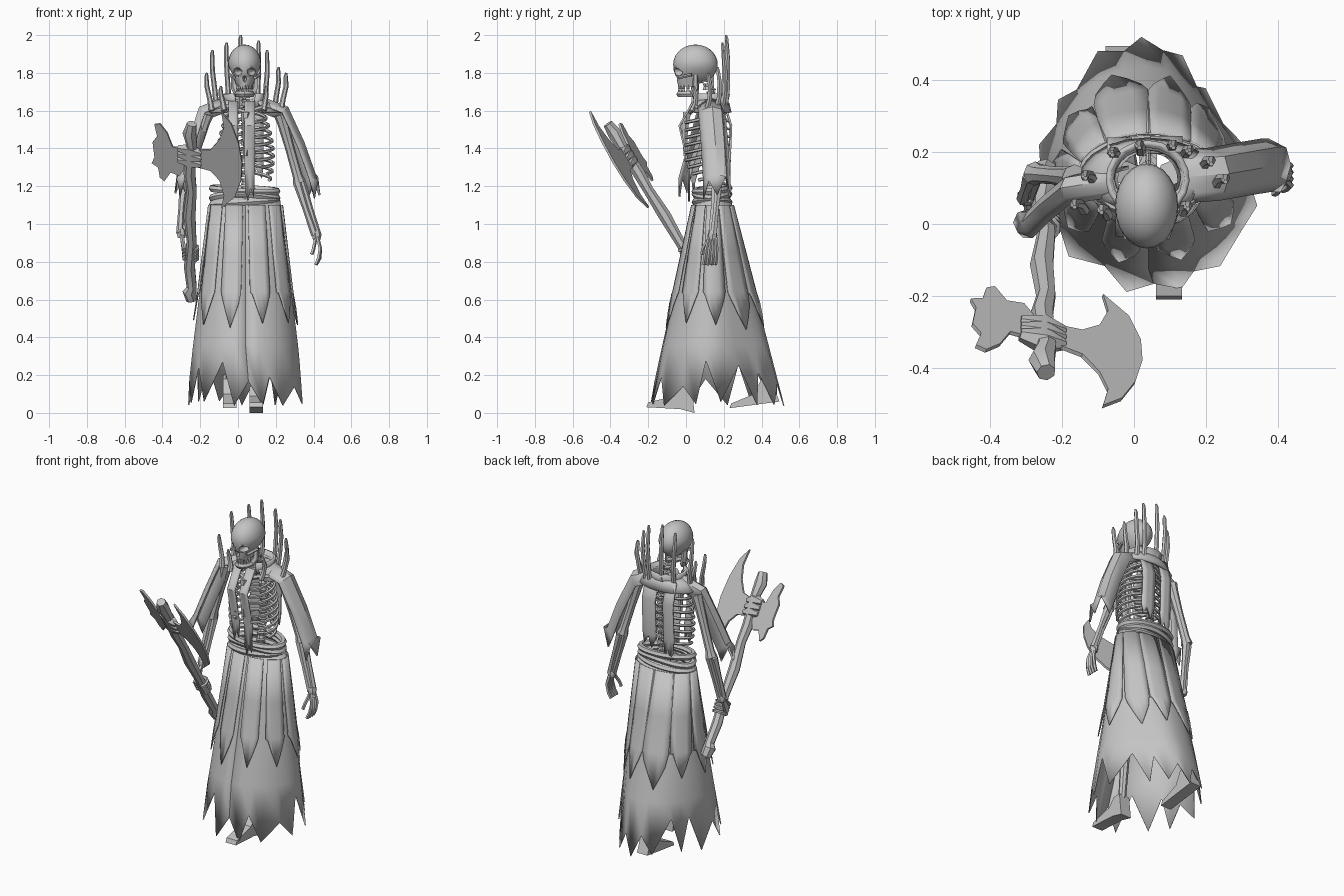
import bpy, bmesh, math, random
from math import sin, cos, pi
from mathutils import Vector as V

random.seed(4)
if "Cube" in bpy.data.objects:
    bpy.data.objects.remove(bpy.data.objects["Cube"])

grey = bpy.data.materials.new("plain_grey")
grey.use_nodes = True
grey.diffuse_color = (0.55, 0.55, 0.55, 1)
grey.node_tree.nodes["Principled BSDF"].inputs["Base Color"].default_value = (0.55, 0.55, 0.55, 1)


def finish(name, bm):
    bmesh.ops.recalc_face_normals(bm, faces=bm.faces[:])
    for f in bm.faces:
        f.smooth = True
    mesh = bpy.data.meshes.new(name)
    bm.to_mesh(mesh)
    bm.free()
    mesh.set_sharp_from_angle(angle=math.radians(35))
    mesh.materials.append(grey)
    ob = bpy.data.objects.new(name, mesh)
    bpy.context.collection.objects.link(ob)
    return ob


def loft(bm, rows, closed=False, caps=False):
    """Skin rows of points with quads."""
    grid = [[bm.verts.new(p) for p in row] for row in rows]
    n = len(grid[0])
    for a, b in zip(grid, grid[1:]):
        for i in range(n if closed else n - 1):
            j = (i + 1) % n
            bm.faces.new((a[i], a[j], b[j], b[i]))
    if caps:
        bm.faces.new(grid[0])
        bm.faces.new(grid[-1])


def tube(bm, pts, radii, sides=6, loop=False):
    """Sweep a polygon along a path; a loop joins its own start."""
    pts = [V(p) for p in pts]
    if not isinstance(radii, (list, tuple)):
        radii = [radii] * len(pts)
    rows = []
    for i, p in enumerate(pts):
        if loop:
            d = pts[(i + 1) % len(pts)] - pts[i - 1]
        else:
            d = pts[min(i + 1, len(pts) - 1)] - pts[max(i - 1, 0)]
        d.normalize()
        ref = V((0, 0, 1)) if abs(d.z) < 0.8 else V((0, 1, 0))
        a = d.cross(ref).normalized()
        b = d.cross(a)
        rows.append([p + (a * cos(2 * pi * k / sides) + b * sin(2 * pi * k / sides)) * radii[i]
                     for k in range(sides)])
    if loop:
        rows.append(rows[0])
    loft(bm, rows, True, not loop)
    if loop:
        bmesh.ops.remove_doubles(bm, verts=bm.verts[:], dist=1e-5)


def tubes(name, paths, radii, sides=6, loop=False):
    bm = bmesh.new()
    for p in paths:
        tube(bm, p, radii, sides, loop)
    return finish(name, bm)


def sheet(name, rows, thick=0.006):
    bm = bmesh.new()
    loft(bm, rows)
    mod = finish(name, bm).modifiers.new("cloth", "SOLIDIFY")
    mod.thickness = thick
    mod.offset = 0


def ball(name, c, r, shape=None, segs=20):
    bm = bmesh.new()
    bmesh.ops.create_uvsphere(bm, u_segments=segs, v_segments=segs // 2 + 2, radius=1)
    for v in bm.verts:
        co = shape(v.co) if shape else v.co
        v.co = V([c[i] + co[i] * r[i] for i in range(3)])
    return finish(name, bm)


# Skull: cranium drawn down to a narrow face, with eye and nose openings cut in
def face_shape(p):
    q = p.copy()
    if q.z < 0:
        q.x *= 1 + 0.3 * q.z
        q.z *= 0.98 + 0.35 * max(0, -q.y)
    return q


skull = ball("skull", (0.035, 0.05, 1.845), (0.088, 0.118, 0.105), face_shape, 24)
bm = bmesh.new()
loft(bm, [[(0.035 + r * sin(a), 0.04 - d * cos(a), z) for a in [-pi / 2 + pi * i / 10 for i in range(11)]]
          for r, d, z in ((0.066, 0.09, 1.79), (0.055, 0.09, 1.765), (0.042, 0.08, 1.728))], True, True)
face = finish("upper_jaw", bm)
cutters = [ball("eye_cutter", (0.035 + s * 0.038, -0.06, 1.805), (0.024, 0.06, 0.021)) for s in (-1, 1)]
cutters.append(ball("nose_cutter", (0.035, -0.06, 1.768), (0.011, 0.05, 0.016), segs=8))
for c in cutters:
    c.hide_render = True
    c.hide_viewport = True
    for target in (skull, face):
        mod = target.modifiers.new("hole", "BOOLEAN")
        mod.operation = "DIFFERENCE"
        mod.object = c

# Lower jaw with both rows of teeth
bm = bmesh.new()
arc = [(0.035 + 0.038 * sin(a), 0.038 - 0.072 * cos(a)) for a in [-pi / 2 + pi * i / 8 for i in range(9)]]
tube(bm, [(x, y, 1.687) for x, y in arc], 0.017, 6)
for x, y in arc[1:-1]:
    tube(bm, [(x, y, 1.695), (x, y, 1.711)], 0.009, 5)
    tube(bm, [(x, y, 1.735), (x, y, 1.714)], 0.009, 5)
for s in (-1, 1):
    tube(bm, [(0.035 + s * 0.038, 0.033, 1.688), (0.035 + s * 0.054, 0.05, 1.72),
              (0.035 + s * 0.06, 0.05, 1.79)], [0.017, 0.018, 0.012], 5)
    tube(bm, [(0.035 + s * 0.055, -0.04, 1.775), (0.035 + s * 0.08, 0.03, 1.79)], 0.009, 5)
finish("lower_jaw", bm)

# Spine of stacked vertebrae
bm = bmesh.new()
for i in range(17):
    z = 1.08 + i * 0.042
    y = 0.155 + 0.04 * sin((z - 1.08) / 0.62 * pi) - 0.05 * max(0, z - 1.55) / 0.2
    tube(bm, [(0.04, y, z), (0.04, y, z + 0.017), (0.04, y, z + 0.034)], [0.026, 0.019, 0.026], 7)
    tube(bm, [(0.04, y, z + 0.015), (0.04, y + 0.045, z)], [0.011, 0.005], 4)
finish("spine", bm)

# Rib cage, breastbone and collarbones
bm = bmesh.new()
for i in range(9):
    z = 1.6 - 0.04 * i
    w = 0.095 + 0.053 * sin((i + 1) / 9 * pi * 0.75)
    end = 2.8 if i < 6 else 2.8 - 0.3 * (i - 5)
    for s in (-1, 1):
        pts = [(0.04 + s * w * sin(a), 0.1 + 0.108 * cos(a), z - 0.025 * a + 0.012 * max(0, a - 2) ** 2)
               for a in [0.15 + (end - 0.15) * k / 9 for k in range(10)]]
        tube(bm, pts, 0.0095, 5)
tube(bm, [(0.04, 0.005, 1.59), (0.04, -0.005, 1.5), (0.04, -0.003, 1.36)], [0.024, 0.017, 0.012], 6)
for s in (-1, 1):
    tube(bm, [(0.04, 0.02, 1.59), (0.04 + s * 0.1, 0.05, 1.62), (0.04 + s * 0.185, 0.12, 1.6)], 0.014, 6)
finish("rib_cage", bm)


# Ragged skirt, trailing to a narrower back
def flare(a, z, out=0.0):
    t = (1.14 - z) / 1.09
    back = max(0, -cos(a))
    pinch = back * abs(sin(a)) * t
    return (0.04 - 0.08 * pinch + (0.18 + 0.135 * t + out) * sin(a) * (1 - 0.45 * pinch),
            0.14 + 0.02 * t - (0.09 + (0.26 + 0.005 * back) * t + out) * cos(a), z)


N = 26
hem = [random.uniform(0.035, 0.065) if i % 2 else random.uniform(0.13, 0.29) for i in range(N)]
hem.append(hem[0])
angles = [2 * pi * i / N for i in range(N + 1)]
sheet("skirt", [[flare(a, z) for a in angles] for z in (1.14, 0.85, 0.6, 0.36)]
      + [[flare(a + 0.05 * (-1) ** (i // 2), h) for i, (a, h) in enumerate(zip(angles[:-1], hem))]
         + [flare(0.05, hem[0])]])

# Spear-shaped panels over the skirt, broader at the back
for k in range(10):
    mid = 2 * pi * (k + 0.5) / 10
    half = 0.28 - 0.05 * cos(mid)
    us = (-1, -0.5, 0.1, 0.5, 1)
    tip = random.uniform(0.43, 0.5)
    rows = [[flare(mid + u * half * w, z, 0.011) for u in us] for z, w in ((1.1, 1.05), (0.85, 1), (0.64, 0.95))]
    rows.append([flare(mid + u * half * 0.75, tip + 0.14 * abs(u - 0.1), 0.015) for u in us])
    sheet(f"skirt_panel_{k + 1}", rows)

# Coiled belt
for k in range(3):
    z = 1.115 + 0.033 * k
    ring = [(0.035 + 0.172 * sin(a), 0.138 - 0.09 * cos(a), z + 0.012 * sin(a * (1 + k % 2) + k * 2))
            for a in angles[:-1]]
    tubes(f"belt_coil_{k + 1}", [ring], 0.019, 6, True)

# Hanging strips of cloth, split at the bottom
for name, x, w, ys, low in (("front_strip_right", -0.025, 0.026, (0.04, -0.03, 0.015), 1.19),
                            ("front_strip_left", 0.062, 0.028, (0.04, -0.035, 0.015), 1.12),
                            ("back_strip_right", -0.04, 0.035, (0.2, 0.235, 0.225), 1.17),
                            ("back_strip_left", 0.09, 0.045, (0.2, 0.24, 0.23), 1.22)):
    us = (-1, -0.4, 0.2, 1)
    rows = [[(x + u * w, y, z) for u in us] for y, z in zip(ys, (1.65, 1.52, 1.3))]
    rows.append([(x + u * w * 0.8, ys[2], low + d) for u, d in zip(us, (0.05, 0, 0.07, 0.02))])
    sheet(name, rows, 0.01)

# Mantle over the shoulders and standing collar, open at the front
open_arc = [0.55 + (2 * pi - 1.1) * i / 16 for i in range(17)]
sheet("mantle", [[(0.038 + rx * sin(a), 0.13 - ry * cos(a), z) for a in open_arc]
                 for rx, ry, z in ((0.095, 0.08, 1.66), (0.145, 0.095, 1.635), (0.185, 0.105, 1.59))], 0.012)
sheet("collar", [[(0.038 + r * sin(a), 0.125 - r * 0.92 * cos(a), z) for a in open_arc]
                 for r, z in ((0.09, 1.61), (0.11, 1.69))], 0.014)

# Crown of thin bent spines round the collar
for k, (x, y, z) in enumerate(((-0.165, 0.05, 1.8), (-0.135, 0.13, 1.92), (-0.06, 0.195, 1.96), (0.015, 0.215, 2),
                               (0.11, 0.215, 1.97), (0.155, 0.2, 1.92), (0.215, 0.17, 1.83), (0.255, 0.12, 1.8),
                               (0.15, 0.045, 1.73), (-0.09, 0.035, 1.73))):
    bx = 0.04 + (x - 0.04) * 0.87
    h = z - 1.6
    path = [(bx, y - 0.012, 1.6), (bx * 0.6 + x * 0.4, y + 0.005, 1.6 + h * 0.3), (x, y + 0.008, 1.6 + h * 0.65),
            (x - 0.002, y, z - 0.02), (x, y - 0.003, z)]
    tubes(f"collar_spine_{k + 1}", [path], [0.016, 0.014, 0.013, 0.011, 0.006], 6)


# Arms: upper bone, paired forearm bones and joints
def arm(side, shoulder, elbow, wrist):
    s, e, w = V(shoulder), V(elbow), V(wrist)
    bm = bmesh.new()
    tube(bm, [s, s.lerp(e, 0.12), s.lerp(e, 0.5), s.lerp(e, 0.9), e], [0.036, 0.03, 0.025, 0.026, 0.034], 8)
    for o in (-0.011, 0.011):
        off = V((o, o * 0.6, 0))
        tube(bm, [e + off, e.lerp(w, 0.5) + off * 1.1, w + off * 0.7], [0.024, 0.016, 0.02], 6)
    tube(bm, [w + V((0, 0, 0.025)), w, w - V((0, 0, 0.025))], [0.018, 0.027, 0.02], 7)
    finish(side + "_arm", bm)


arm("left", (0.225, 0.13, 1.58), (0.325, 0.165, 1.22), (0.415, 0.14, 0.94))
arm("right", (-0.165, 0.13, 1.58), (-0.275, 0.14, 1.22), (-0.3, 0.075, 0.95))
tubes("left_hand", [[(0.42, 0.14 + o * 0.6, 0.93), (0.435, 0.135 + o, 0.87), (0.435 - abs(o) * 0.3, 0.13 + o * 1.1, 0.82),
                     (0.412, 0.125 + o * 1.1, 0.785)] for o in (-0.027, -0.009, 0.009, 0.027)]
      + [[(0.41, 0.12, 0.92), (0.4, 0.09, 0.87), (0.39, 0.085, 0.84)]], 0.01, 5)

# Torn sleeves: the left drapes behind its arm, the right is a narrow strip in front
for side, s, wide, path in (
        ("left", 1, 0.9, ((0.12, 0.13, 1.655), (0.25, 0.14, 1.605), (0.335, 0.155, 1.42), (0.395, 0.165, 1.25))),
        ("right", -1, 0.5, ((-0.06, 0.12, 1.655), (-0.19, 0.1, 1.605), (-0.25, 0.05, 1.42), (-0.295, 0.005, 1.26)))):
    fold = ((-0.08, -0.015), (-0.05, 0), (0, 0.012), (0.05, 0), (0.075, -0.045))
    rows = [[(x + s * d, y + o * wide, z + d) for o, d in fold] for x, y, z in path]
    rows.append([(x + s * 0.025, y, z - drop) for (x, y, z), drop in zip(rows[-1], (0.1, 0.02, 0.11, 0.0, 0.06))])
    sheet(side + "_sleeve", rows, 0.01)

# Axe: knotted handle, socket, broad blade and ragged rear blade
H, U, W = V((-0.25, -0.302, 1.352)), V((0.955, -0.25, -0.152)), V((0, -0.52, 0.855))
NRM = U.cross(W).normalized()


def on_axe(u, v, n=0):
    return H + U * u + W * v + NRM * n


knots = [-0.88, -0.83, -0.8, -0.68, -0.52, -0.36, -0.2, -0.1, 0.08, 0.15, 0.21]
tubes("axe_handle", [[on_axe(0.006 * (-1) ** i, v) for i, v in enumerate(knots)]],
      [0.031, 0.038, 0.028, 0.031, 0.027, 0.034, 0.028, 0.033, 0.03, 0.038, 0.027], 7)
tubes("axe_binding", [[on_axe(-0.07, v + 0.01), on_axe(0, v + 0.012), on_axe(0.06, v)] for v in (-0.035, 0, 0.035)],
      [0.018, 0.038, 0.016], 6)


def plate(name, outline, thick):
    bm = bmesh.new()
    loft(bm, [[on_axe(u, v, n) for u, v in outline] for n in (-thick, thick)], True, True)
    finish(name, bm)


blade = [(0.02, 0.05), (0.11, 0.07), (0.16, 0.14), (0.185, 0.22), (0.17, 0.315), (0.225, 0.25), (0.265, 0.14),
         (0.285, 0.02), (0.28, -0.09), (0.245, -0.2), (0.17, -0.28), (0.185, -0.2), (0.16, -0.11), (0.11, -0.06), (0.02, -0.05)]
plate("axe_blade", blade, 0.006)
rear = [(-0.02, 0.05), (-0.1, 0.05), (-0.13, 0.13), (-0.17, 0.18), (-0.2, 0.17), (-0.185, 0.1), (-0.21, 0.06),
        (-0.2, -0.03), (-0.215, -0.07), (-0.18, -0.09), (-0.17, -0.15), (-0.145, -0.17), (-0.11, -0.11), (-0.06, -0.12), (-0.02, -0.05)]
plate("axe_rear_blade", rear, 0.006)

# Right hand gripping the handle
bm = bmesh.new()
for k in range(4):
    v = -0.56 - 0.02 * k
    tube(bm, [on_axe(0.038 * cos(a), v, 0.038 * sin(a)) for a in [pi * 0.75 + 1.45 * pi * i / 7 for i in range(8)]], 0.01, 5)
    tube(bm, [(-0.3, 0.075, 0.95), on_axe(-0.027, v, 0.027)], 0.011, 5)
finish("right_hand", bm)

# Legs and wedge-shaped feet
for side, x, hip, knee, ankle, prof in (
        ("left", 0.097, (0.1, 0.14, 1.08), (0.1, 0.06, 0.58), (0.097, 0.01, 0.12),
         ((-0.21, 0.03), (-0.2, 0.055), (-0.06, 0.09), (-0.02, 0.14), (0.03, 0.14), (0.045, 0.0), (-0.03, 0.02))),
        ("right", -0.043, (-0.02, 0.14, 1.08), (-0.03, 0.22, 0.58), (-0.043, 0.42, 0.17),
         ((0.23, 0.025), (0.24, 0.05), (0.36, 0.1), (0.4, 0.18), (0.44, 0.2), (0.495, 0.06), (0.38, 0.045)))):
    tubes(side + "_leg", [[hip, knee, ankle]], [0.035, 0.03, 0.022], 8)
    bm = bmesh.new()
    loft(bm, [[(x + o, y, z) for y, z in prof] for o in (-0.036, 0.036)], True, True)
    finish(side + "_foot", bm)
